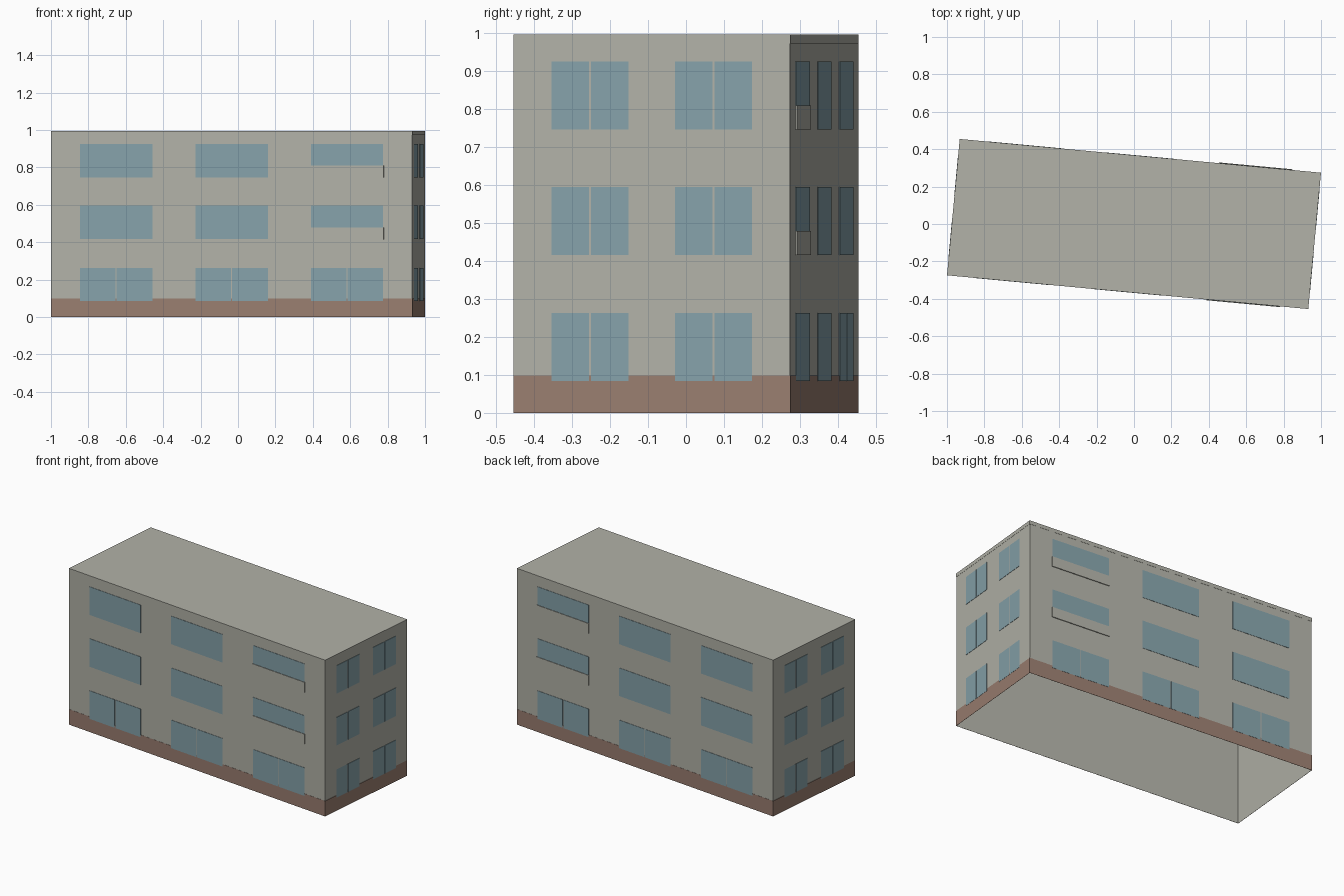
import bpy
import bmesh
from math import radians
from mathutils import Matrix

cube = bpy.data.objects.get("Cube")
if cube:
    bpy.data.objects.remove(cube, do_unlink=True)

HALF_LEN, HALF_DEPTH, HEIGHT = 0.969, 0.365, 0.995
TURN = radians(-5.33)
# Each wall: quarter turns from the front, distance from centre, half width
WALLS = {"front": (0, HALF_DEPTH, HALF_LEN), "left": (1, HALF_LEN, HALF_DEPTH),
         "back": (2, HALF_DEPTH, HALF_LEN), "right": (3, HALF_LEN, HALF_DEPTH)}
ROWS = [(0.084, 0.263), (0.416, 0.595), (0.746, 0.925)]
GAP = 0.005


def srgb(r, g, b):
    return tuple((c / 255 / 12.92) if c < 11 else ((c / 255 + 0.055) / 1.055) ** 2.4
                 for c in (r, g, b)) + (1.0,)


def material(name, color):
    mat = bpy.data.materials.new(name)
    mat.use_nodes = True
    mat.diffuse_color = color
    mat.node_tree.nodes["Principled BSDF"].inputs["Base Color"].default_value = color
    return mat


plaster = material("grey_plaster", srgb(178, 178, 168))
glass = material("blue_glass", srgb(134, 162, 170))
brick = material("brown_plinth", srgb(154, 126, 112))


def add_box(bm, x0, x1, y0, y1, z0, z1, matrix, open_side):
    """Box with the side facing open_side left out."""
    size = Matrix.Diagonal((x1 - x0, y1 - y0, z1 - z0, 1))
    move = Matrix.Translation(((x0 + x1) / 2, (y0 + y1) / 2, (z0 + z1) / 2))
    verts = bmesh.ops.create_cube(bm, size=1)["verts"]
    faces = {f for v in verts for f in v.link_faces}
    for f in faces:
        f.normal_update()
    hidden = [f for f in faces if f.normal.dot(open_side) > 0.9]
    bmesh.ops.delete(bm, geom=hidden, context="FACES_ONLY")
    bmesh.ops.transform(bm, matrix=matrix @ move @ size, verts=verts)


def finish(bm, name, mat):
    mesh = bpy.data.meshes.new(name)
    bm.to_mesh(mesh)
    bm.free()
    mesh.materials.append(mat)
    obj = bpy.data.objects.new(name, mesh)
    bpy.context.collection.objects.link(obj)


def plates(name, wall, rects, thick, mat):
    """Thin plates on one wall; rects are (u0, u1, z0, z1)."""
    quarter, dist, _ = WALLS[wall]
    matrix = Matrix.Rotation(TURN + radians(90 * quarter), 4, "Z")
    bm = bmesh.new()
    for u0, u1, z0, z1 in rects:
        add_box(bm, u0, u1, -dist - thick, -dist, z0, z1, matrix, (0, 1, 0))
    finish(bm, f"{wall}_{name}", mat)


# Hollow shell, open underneath
shell = bmesh.new()
add_box(shell, -HALF_LEN, HALF_LEN, -HALF_DEPTH, HALF_DEPTH, 0, HEIGHT,
        Matrix.Rotation(TURN, 4, "Z"), (0, 0, -1))
finish(shell, "building_shell", plaster)

for wall, (quarter, dist, half) in WALLS.items():
    long_wall = quarter % 2 == 0
    # Plinth and roof edge strip
    plates("plinth", wall, [(-half - 0.001, half + 0.001, 0, 0.098)], 0.001, brick)
    plates("roof_edge", wall, [(-half - 0.001, half + 0.001, 0.972, HEIGHT)], 0.001, plaster)

    # Windows, with paired panes on the ground floor and the end walls
    centres, w = ((-0.62, 0, 0.62), 0.194) if long_wall else ((-0.163, 0.163), 0.102)
    panes = []
    for row, (z0, z1) in enumerate(ROWS):
        for c in centres:
            if long_wall and row > 0:
                panes.append((c - w, c + w, z0, z1))
            else:
                panes += [(c - w, c - GAP / 2, z0, z1), (c + GAP / 2, c + w, z0, z1)]
    plates("windows", wall, panes, 0.002, glass)

    # Solid panels over the lower part of the upper windows at the left end
    if long_wall:
        c = 0.62 if wall == "front" else -0.62
        plates("window_panels", wall,
               [(c - w - 0.003, c + w + 0.003, z0 - 0.001, z0 + 0.063) for z0, _ in ROWS[1:]],
               0.005, plaster)
